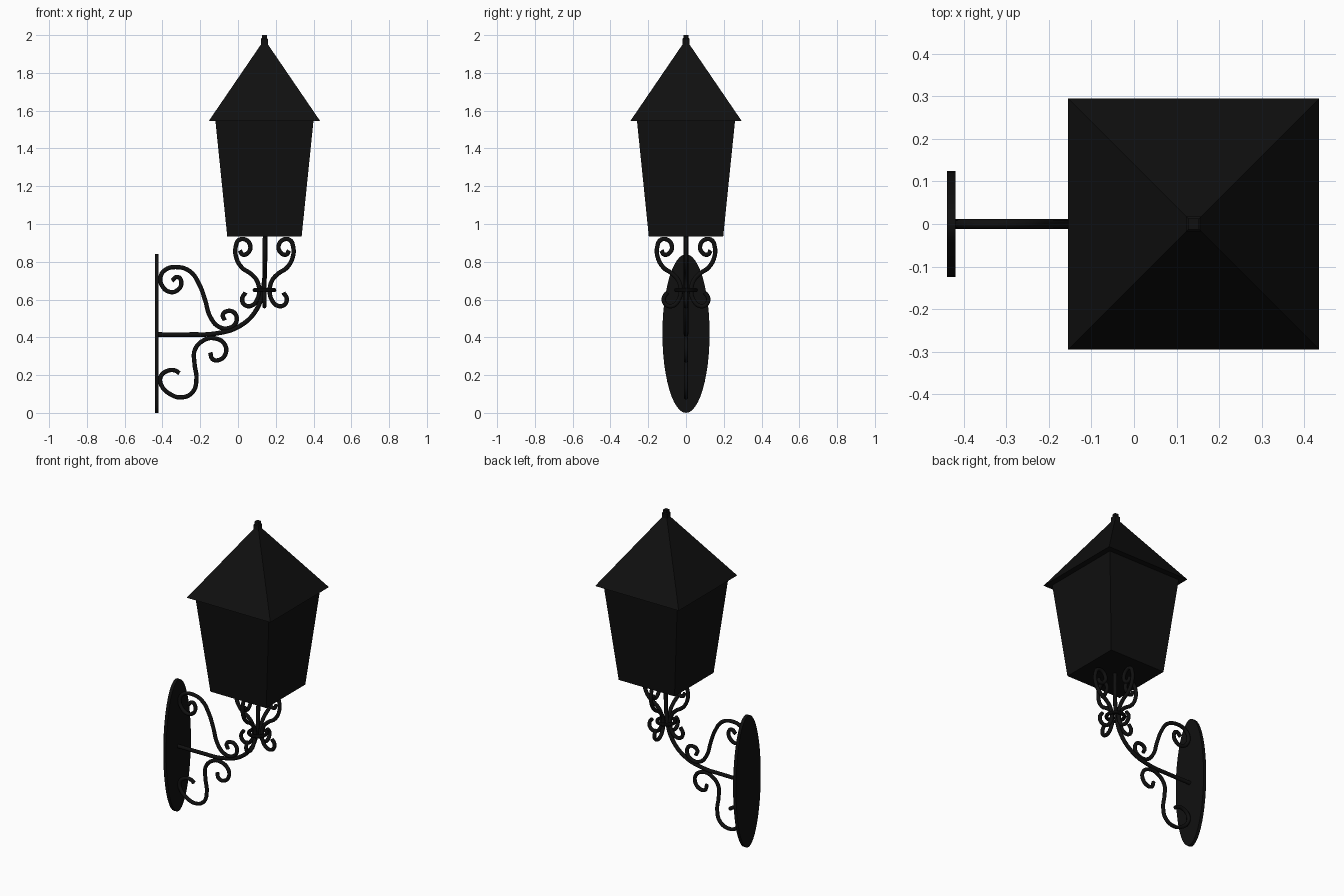
import bpy, bmesh, math

if "Cube" in bpy.data.objects:
    bpy.data.objects.remove(bpy.data.objects["Cube"])

black = bpy.data.materials.new("black_iron")
black.diffuse_color = (0.005, 0.005, 0.005, 1)
black.use_nodes = True
black.node_tree.nodes["Principled BSDF"].inputs["Base Color"].default_value = black.diffuse_color
CX = 0.14  # lantern axis


def square_stack(name, levels):
    """Closed square shape from (half width, z) levels around the lantern axis."""
    bm = bmesh.new()
    rings = [[bm.verts.new((CX + sx * h, sy * h, z))
              for sx, sy in ((-1, -1), (1, -1), (1, 1), (-1, 1))] for h, z in levels]
    for a, b in zip(rings, rings[1:]):
        for i in range(4):
            j = (i + 1) % 4
            bm.faces.new((a[i], a[j], b[j], b[i]))
    bm.faces.new(rings[0][::-1])
    bm.faces.new(rings[-1])
    bmesh.ops.recalc_face_normals(bm, faces=bm.faces)
    mesh = bpy.data.meshes.new(name)
    bm.to_mesh(mesh)
    bm.free()
    mesh.materials.append(black)
    ob = bpy.data.objects.new(name, mesh)
    bpy.context.collection.objects.link(ob)
    return ob


def iron_bar(name, pts, radius=0.0115, origin_x=0.0, turn=0.0):
    """Round bar bent along (x, z) points."""
    cu = bpy.data.curves.new(name, 'CURVE')
    cu.dimensions = '3D'
    cu.bevel_depth = radius
    cu.bevel_resolution = 2
    cu.resolution_u = 5
    cu.use_fill_caps = True
    sp = cu.splines.new('BEZIER')
    sp.bezier_points.add(len(pts) - 1)
    for bp, (x, z) in zip(sp.bezier_points, pts):
        bp.co = (x, 0, z)
        bp.handle_left_type = bp.handle_right_type = 'AUTO'
    cu.materials.append(black)
    ob = bpy.data.objects.new(name, cu)
    ob.location.x = origin_x
    ob.rotation_euler.z = turn
    bpy.context.collection.objects.link(ob)
    return ob


# Lantern
square_stack("lantern_body", [(0.197, 0.935), (0.26, 1.55)])
square_stack("lantern_roof", [(0.295, 1.545), (0.012, 1.96)])
square_stack("roof_finial", [(0.018, 1.93), (0.018, 1.98), (0.013, 1.985), (0.013, 2.0)])

# Oval wall plate
bpy.ops.mesh.primitive_cylinder_add(vertices=48, radius=1, depth=0.02,
                                    location=(-0.43, 0, 0.42),
                                    rotation=(0, math.pi / 2, 0))
plate = bpy.context.object
plate.name = "wall_plate"
plate.scale = (0.42, 0.125, 1)
plate.data.materials.append(black)
bpy.ops.object.shade_smooth_by_angle()

# Main arm from the plate up to the lantern
iron_bar("main_arm", [(-0.43, 0.415), (-0.25, 0.415), (-0.12, 0.42), (0.01, 0.46),
                      (0.10, 0.55), (0.135, 0.67), (0.143, 0.81), (0.143, 0.94)], 0.012)

# Scrolls above and below the arm
iron_bar("upper_scroll", [(-.35, .70), (-.32, .72), (-.30, .69), (-.32, .65), (-.36, .64),
                          (-.40, .67), (-.41, .72), (-.385, .757), (-.33, .772),
                          (-.255, .75), (-.205, .68), (-.175, .60), (-.145, .505),
                          (-.10, .455), (-.045, .45), (-.01, .48), (-.015, .525),
                          (-.05, .54), (-.08, .52), (-.07, .49)])
iron_bar("lower_scroll", [(-.147, .32), (-.135, .285), (-.10, .28), (-.065, .315),
                          (-.072, .365), (-.125, .395), (-.18, .385), (-.228, .335),
                          (-.23, .26), (-.22, .18), (-.24, .11), (-.30, .082),
                          (-.36, .10), (-.405, .145), (-.41, .19), (-.375, .222),
                          (-.335, .225), (-.31, .21)])

# Four scrolls holding the lantern, and the ring binding them
support = [(.13, .86), (.115, .838), (.085, .85), (.075, .885), (.10, .917), (.135, .915),
           (.152, .88), (.15, .825), (.12, .77), (.07, .735), (.04, .70), (.028, .65),
           (.038, .60), (.07, .567), (.105, .572), (.118, .605), (.10, .637)]
for i in range(4):
    iron_bar(f"support_scroll_{i + 1}", support, 0.0115, CX, i * math.pi / 2)

bpy.ops.mesh.primitive_torus_add(location=(CX, 0, 0.65), major_radius=0.052,
                                 minor_radius=0.011, major_segments=32, minor_segments=10)
ring = bpy.context.object
ring.name = "binding_ring"
ring.data.materials.append(black)
bpy.ops.object.shade_smooth_by_angle()
